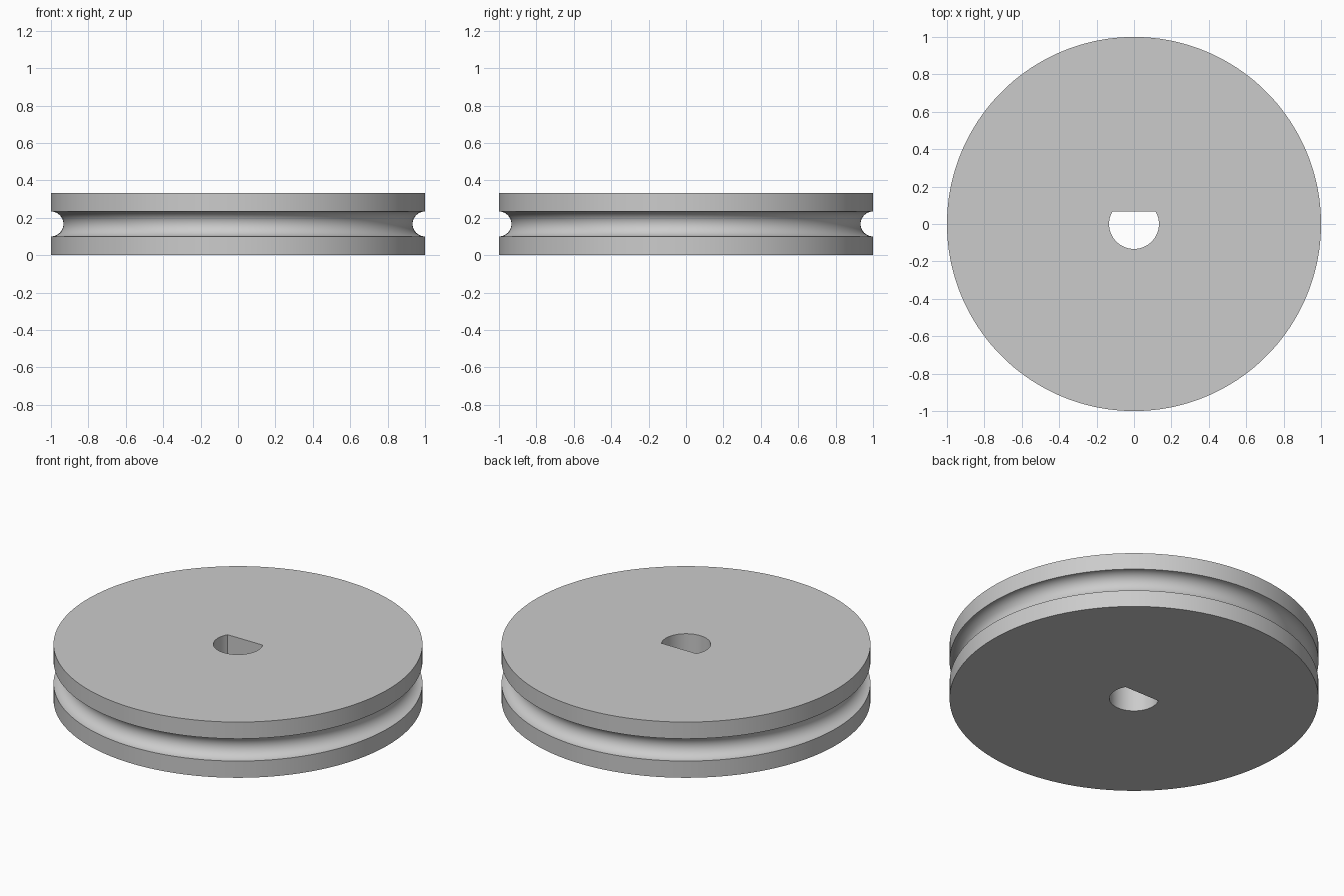
import bpy
import bmesh
from math import sin, cos, pi, radians

cube = bpy.data.objects.get("Cube")
if cube:
    bpy.data.objects.remove(cube, do_unlink=True)

SEGMENTS = 180          # multiple of 12, so the bore flat gets exact corners
RADIUS, HEIGHT = 1.0, 1 / 3
GROOVE = 0.0667         # radius of the half-round rope groove
BORE, FLAT = 0.1333, 0.0667
GROOVE_STEPS = 20

grey = bpy.data.materials.new("plain grey")
grey.use_nodes = True
colour = (0.6, 0.6, 0.6, 1)
grey.diffuse_color = colour
grey.node_tree.nodes["Principled BSDF"].inputs["Base Color"].default_value = colour

# Closed cross-section: bore wall, then the rim with its groove
profile = [(BORE, HEIGHT), (BORE, 0), (RADIUS, 0)]
for i in range(GROOVE_STEPS + 1):
    a = pi * i / GROOVE_STEPS
    profile.append((RADIUS - GROOVE * sin(a), HEIGHT / 2 - GROOVE * cos(a)))
profile.append((RADIUS, HEIGHT))

# Sweep the section around z, cutting the bore off at the flat
bm = bmesh.new()
rings = []
for s in range(SEGMENTS):
    a = 2 * pi * s / SEGMENTS
    ring = []
    for r, z in profile:
        x, y = r * cos(a), r * sin(a)
        if r == BORE:
            y = min(y, FLAT)
        ring.append(bm.verts.new((x, y, z)))
    rings.append(ring)
count = len(profile)
for s in range(SEGMENTS):
    here, there = rings[s], rings[(s + 1) % SEGMENTS]
    for i in range(count):
        j = (i + 1) % count
        bm.faces.new((here[i], there[i], there[j], here[j]))
bmesh.ops.recalc_face_normals(bm, faces=bm.faces)

mesh = bpy.data.meshes.new("pulley_wheel")
bm.to_mesh(mesh)
bm.free()
mesh.materials.append(grey)
wheel = bpy.data.objects.new("pulley_wheel", mesh)
bpy.context.collection.objects.link(wheel)

# Smooth the round surfaces, keep the rim and bore edges crisp
bpy.ops.object.select_all(action="DESELECT")
wheel.select_set(True)
bpy.context.view_layer.objects.active = wheel
bpy.ops.object.shade_smooth_by_angle(angle=radians(30))
